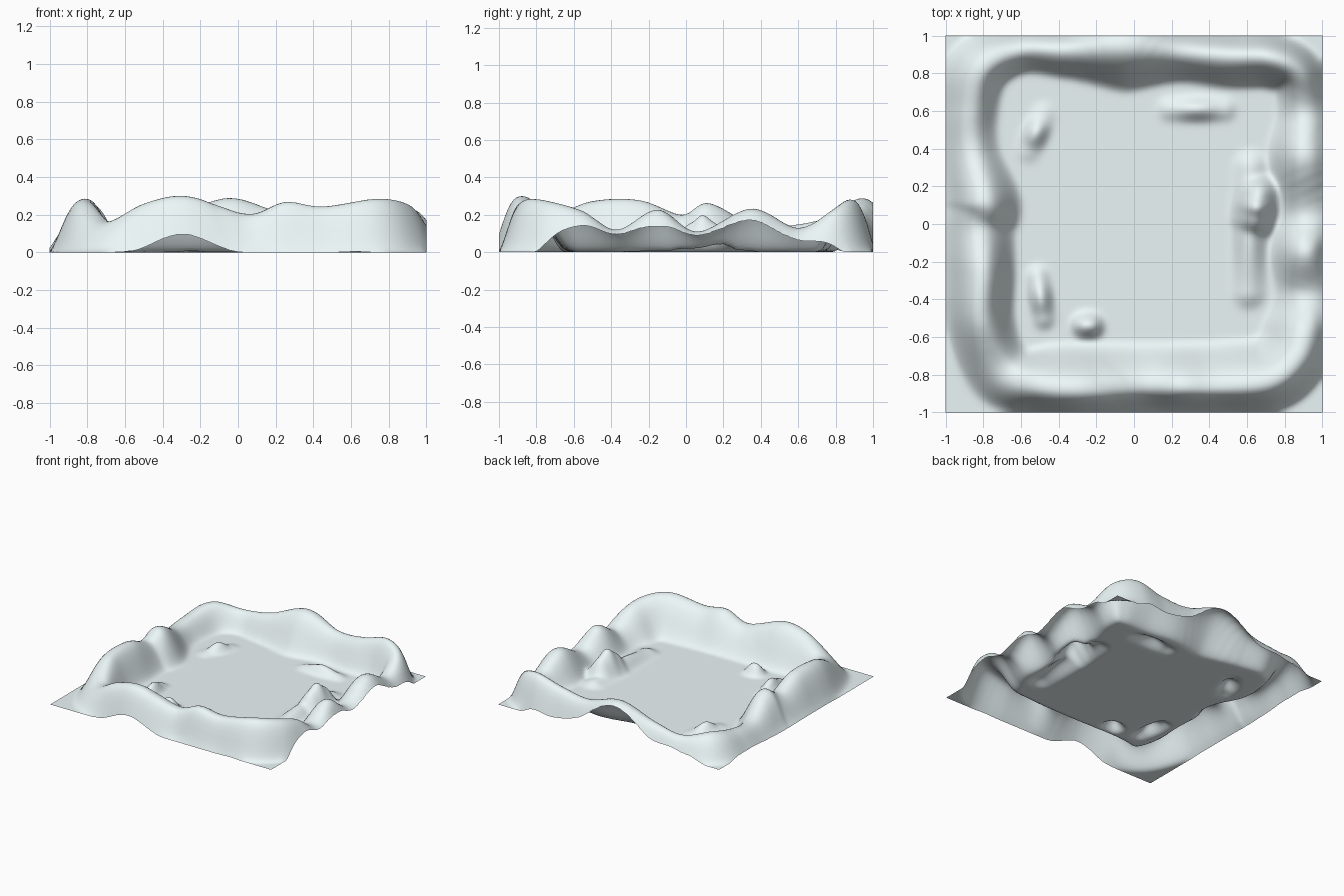
import bpy, bmesh
from mathutils import Vector, kdtree

if "Cube" in bpy.data.objects:
    bpy.data.objects.remove(bpy.data.objects["Cube"])

# Ridge crest control points, counter-clockwise from front left:
# x, y, height, inner slope width, outer slope width
CREST = [
    (-.68, -.76, .165, .16, .23), (-.50, -.86, .26, .24, .16), (-.27, -.88, .30, .26, .165),
    (.05, -.86, .205, .24, .14), (.25, -.87, .27, .25, .13), (.45, -.87, .245, .26, .13),
    (.72, -.84, .285, .26, .16), (.86, -.72, .27, .25, .17), (.91, -.55, .22, .23, .17),
    (.92, -.37, .12, .19, .19), (.91, -.15, .23, .20, .16), (.92, .06, .11, .17, .20),
    (.90, .35, .235, .20, .21), (.90, .60, .13, .15, .16), (.87, .80, .24, .16, .14),
    (.72, .88, .285, .17, .14), (.50, .89, .23, .18, .13), (.25, .91, .21, .17, .14),
    (-.05, .94, .29, .25, .20), (-.35, .92, .19, .16, .13), (-.60, .92, .15, .13, .12),
    (-.80, .82, .19, .15, .20), (-.86, .60, .15, .15, .17), (-.85, .38, .14, .15, .17),
    (-.79, .12, .265, .20, .22), (-.81, -.02, .20, .19, .20), (-.80, -.25, .28, .18, .21),
    (-.80, -.52, .27, .18, .20),
]

# Low inner banks: start, end, end height, mid height, radius
BANKS = [
    ((.19, .61), (.48, .61), .03, .07, .08),
    ((-.56, .39), (-.48, .58), .02, .075, .08),
    ((-.51, -.28), (-.48, -.50), .04, .09, .075),
    ((-.26, -.54), (-.23, -.54), .09, .09, .085),
    ((.61, -.36), (.62, .30), .04, .08, .11),
    ((.64, .03), (.66, .15), .16, .21, .14),
]


def catmull(points, steps):
    """Closed smooth curve through points of any dimension."""
    pts = [Vector(p) for p in points]
    n, out = len(pts), []
    for i in range(n):
        a, b, c, d = (pts[(i + k) % n] for k in (-1, 0, 1, 2))
        for s in range(steps):
            t = s / steps
            out.append(.5 * (2 * b + (c - a) * t + (2 * a - 5 * b + 4 * c - d) * t * t
                             + (3 * b - a - 3 * c + d) * t ** 3))
    return out


def dome(t, power=2):
    return (1 - t ** power) ** 2 if t < 1 else 0


path = catmull(CREST, 24)
tree = kdtree.KDTree(len(path))
for i, p in enumerate(path):
    tree.insert((p[0], p[1], 0), i)
tree.balance()


def ridge_height(x, y):
    _, i, dist = tree.find((x, y, 0))
    p, q = path[i], path[(i + 1) % len(path)]
    inside = (q[0] - p[0]) * (y - p[1]) - (q[1] - p[1]) * (x - p[0]) > 0
    return p[2] * (dome(dist / p[3], 2.2) if inside else dome(dist / p[4], 2.6))


def bank_height(x, y, a, b, h_end, h_mid, r):
    a, b, p = Vector(a), Vector(b), Vector((x, y))
    t = max(0, min(1, (p - a).dot(b - a) / (b - a).length_squared))
    h = h_end + (h_mid - h_end) * dome(abs(2 * t - 1))
    return h * dome((p - a.lerp(b, t)).length / r)


# Terrain sheet: flat basin enclosed by the ridge
bm = bmesh.new()
bmesh.ops.create_grid(bm, x_segments=128, y_segments=128, size=1)
for v in bm.verts:
    x, y = v.co.x, v.co.y
    v.co.z = max([ridge_height(x, y)] + [bank_height(x, y, *b) for b in BANKS])
# Soften creases while leaving the border in place
inner = [v for v in bm.verts if not v.is_boundary]
for _ in range(4):
    bmesh.ops.smooth_vert(bm, verts=inner, factor=.5, use_axis_z=True)
for f in bm.faces:
    f.smooth = True
mesh = bpy.data.meshes.new("terrain_basin")
bm.to_mesh(mesh)
bm.free()
terrain = bpy.data.objects.new("terrain_basin", mesh)
bpy.context.collection.objects.link(terrain)

# Pale icy surface
mat = bpy.data.materials.new("pale_snow")
mat.diffuse_color = (.84, .93, .94, 1)
mat.use_nodes = True
mat.node_tree.nodes["Principled BSDF"].inputs["Base Color"].default_value = mat.diffuse_color
mesh.materials.append(mat)
